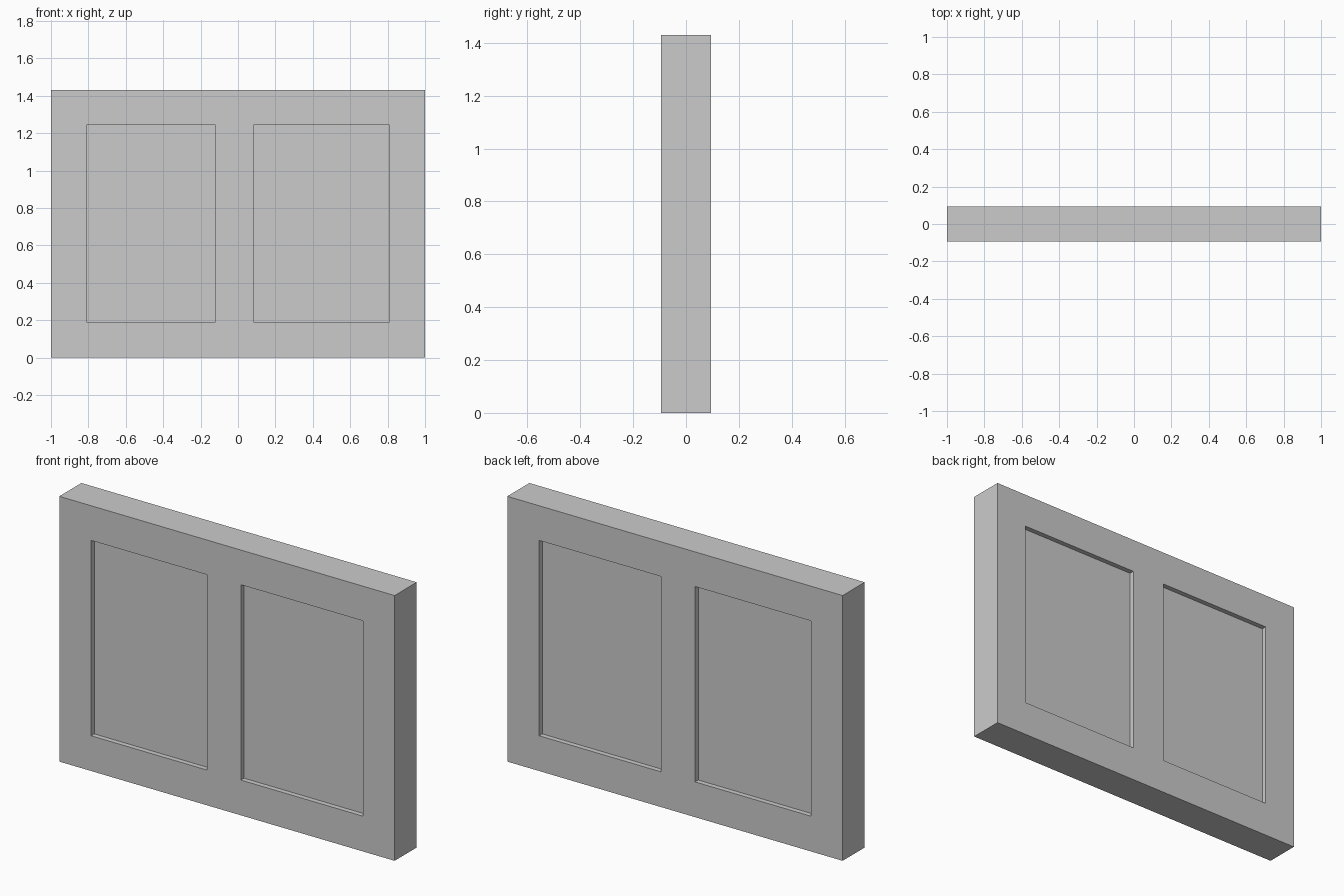
import bpy, math

if "Cube" in bpy.data.objects:
    bpy.data.objects.remove(bpy.data.objects["Cube"])

HALF_DEPTH = 0.094
PANE_HALF = 0.067
HEIGHT = 1.43
SILL, HEAD = 0.19, 1.243
OPENINGS = {"left": (-0.81, -0.12), "right": (0.083, 0.81)}


def add_loop(curve, x0, x1, z0, z1):
    """Closed rectangular outline in the profile curve."""
    spline = curve.splines.new('POLY')
    spline.points.add(3)
    for p, (x, z) in zip(spline.points, [(x0, z0), (x1, z0), (x1, z1), (x0, z1)]):
        p.co = (x, z, 0, 1)
    spline.use_cyclic_u = True


# Frame: outer outline with two openings, extruded through its depth
profile = bpy.data.curves.new("window_frame", 'CURVE')
profile.dimensions = '2D'
profile.fill_mode = 'BOTH'
profile.extrude = HALF_DEPTH
add_loop(profile, -1, 1, 0, HEIGHT)
for x0, x1 in OPENINGS.values():
    add_loop(profile, x0, x1, SILL, HEAD)
frame = bpy.data.objects.new("window_frame", profile)
bpy.context.collection.objects.link(frame)
frame.rotation_euler.x = math.pi / 2
bpy.context.view_layer.objects.active = frame
frame.select_set(True)
bpy.ops.object.convert(target='MESH')
bpy.ops.object.transform_apply(location=False, rotation=True, scale=False)
bpy.ops.object.shade_flat()

# Panes: slabs set back from both faces of the frame
for side, (x0, x1) in OPENINGS.items():
    bpy.ops.mesh.primitive_cube_add(
        size=1, location=((x0 + x1) / 2, 0, (SILL + HEAD) / 2))
    pane = bpy.context.object
    pane.name = side + "_pane"
    pane.scale = (x1 - x0, 2 * PANE_HALF, HEAD - SILL)
    bpy.ops.object.transform_apply(location=False, rotation=False, scale=True)
